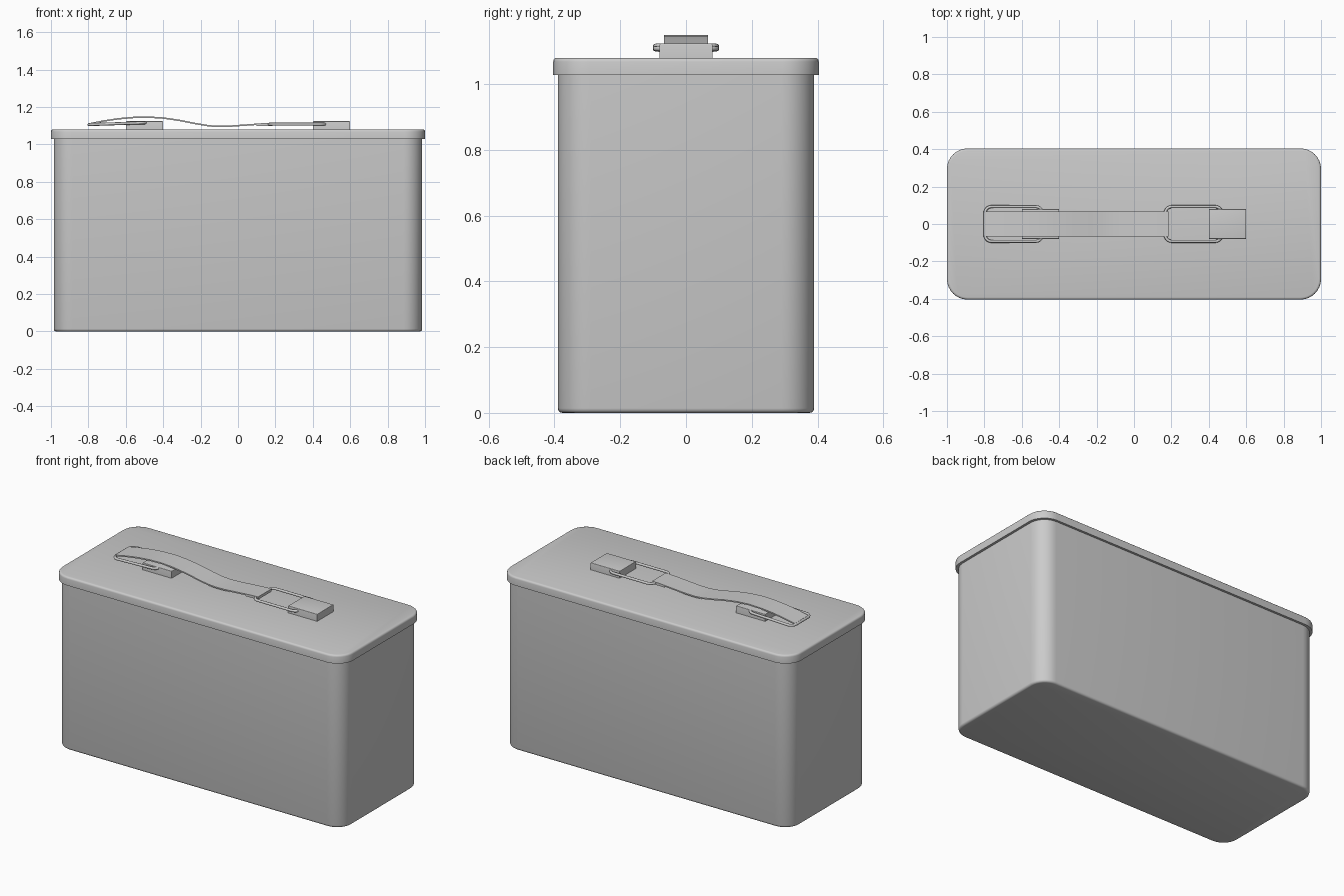
import bpy, bmesh, math
from mathutils import Vector

if "Cube" in bpy.data.objects:
    bpy.data.objects.remove(bpy.data.objects["Cube"], do_unlink=True)

grey = bpy.data.materials.new("light_grey_metal")
grey.use_nodes = True
colour = (0.6, 0.6, 0.6, 1)
grey.diffuse_color = colour
grey.node_tree.nodes["Principled BSDF"].inputs["Base Color"].default_value = colour


def finish(name, bm, angle=40):
    bmesh.ops.recalc_face_normals(bm, faces=bm.faces)
    mesh = bpy.data.meshes.new(name)
    bm.to_mesh(mesh)
    bm.free()
    mesh.materials.append(grey)
    ob = bpy.data.objects.new(name, mesh)
    bpy.context.collection.objects.link(ob)
    bpy.ops.object.select_all(action='DESELECT')
    ob.select_set(True)
    bpy.context.view_layer.objects.active = ob
    bpy.ops.object.shade_smooth_by_angle(angle=math.radians(angle))
    return ob


def rounded_box(name, half_x, half_y, z0, z1, corner=0, rims=()):
    """Box with rounded upright edges; rims lists (height, radius) to round."""
    bm = bmesh.new()
    bmesh.ops.create_cube(bm, size=2)
    for v in bm.verts:
        v.co = Vector((v.co.x * half_x, v.co.y * half_y, z1 if v.co.z > 0 else z0))
    if corner:
        upright = [e for e in bm.edges if abs(e.verts[0].co.z - e.verts[1].co.z) > 1e-4]
        bmesh.ops.bevel(bm, geom=upright, offset=corner, segments=8,
                        profile=0.5, affect='EDGES')
    for height, radius in rims:
        rim = [e for e in bm.edges if all(abs(v.co.z - height) < 1e-4 for v in e.verts)]
        bmesh.ops.bevel(bm, geom=rim, offset=radius, segments=3,
                        profile=0.5, affect='EDGES')
    return finish(name, bm)


# Case and lid
rounded_box("case_body", 0.985, 0.39, 0, 1.05, 0.1, [(0, 0.014)])
rounded_box("lid", 1.0, 0.404, 1.028, 1.08, 0.11, [(1.08, 0.012)])

# Handle mounts
for name, x in (("left_mount", 0.5), ("right_mount", -0.5)):
    mount = rounded_box(name, 0.1, 0.08, 1.07, 1.124, 0, [(1.124, 0.004)])
    mount.location.x = x


def strap(name, path, half_width, thickness):
    """Flat band following a path in the x-z plane."""
    bm = bmesh.new()
    rings = []
    for x, z in path:
        rings.append([bm.verts.new((x, y, z + h)) for y, h in (
            (-half_width, 0), (half_width, 0),
            (half_width, thickness), (-half_width, thickness))])
    for a, b in zip(rings, rings[1:]):
        for i in range(4):
            j = (i + 1) % 4
            bm.faces.new((a[i], a[j], b[j], b[i]))
    bm.faces.new(rings[0])
    bm.faces.new(rings[-1])
    return finish(name, bm)


# Handle: an arched grip running down into a flat tail
strap("handle_strap", [
    (-0.795, 1.106), (-0.72, 1.121), (-0.64, 1.133), (-0.56, 1.14), (-0.48, 1.142),
    (-0.4, 1.137), (-0.31, 1.124), (-0.22, 1.106), (-0.16, 1.096), (-0.11, 1.092),
    (-0.05, 1.093), (0.05, 1.1), (0.12, 1.105), (0.185, 1.108)], 0.067, 0.008)
strap("strap_fold", [(0.1, 1.098), (0.185, 1.099)], 0.067, 0.012)


def wire_loop(name, x0, x1, half_y, z0, z1, radius=0.008, corner=0.035):
    """Closed wire rectangle with rounded corners."""
    bm = bmesh.new()
    centres = ((x1, 1, 1, 0), (x0, -1, 1, 90), (x0, -1, -1, 180), (x1, 1, -1, 270))
    path = []
    for x, sx, sy, start in centres:
        for step in range(6):
            t = math.radians(start + 18 * step)
            px = x - sx * corner + corner * math.cos(t)
            py = sy * (half_y - corner) + corner * math.sin(t)
            path.append(Vector((px, py, z0 + (z1 - z0) * (px - x0) / (x1 - x0))))
    rings = []
    for i, p in enumerate(path):
        along = (path[(i + 1) % len(path)] - path[i - 1]).normalized()
        side = along.cross(Vector((0, 0, 1))).normalized()
        up = side.cross(along)
        rings.append([bm.verts.new(p + radius * (side * math.cos(a) + up * math.sin(a)))
                      for a in (k * math.tau / 8 for k in range(8))])
    for i, ring in enumerate(rings):
        nxt = rings[(i + 1) % len(rings)]
        for k in range(8):
            m = (k + 1) % 8
            bm.faces.new((ring[k], ring[m], nxt[m], nxt[k]))
    return finish(name, bm, 60)


# Wire loops joining the strap to the mounts
wire_loop("left_wire_loop", 0.167, 0.469, 0.093, 1.108, 1.108)
wire_loop("right_wire_loop", -0.797, -0.49, 0.093, 1.106, 1.116)
